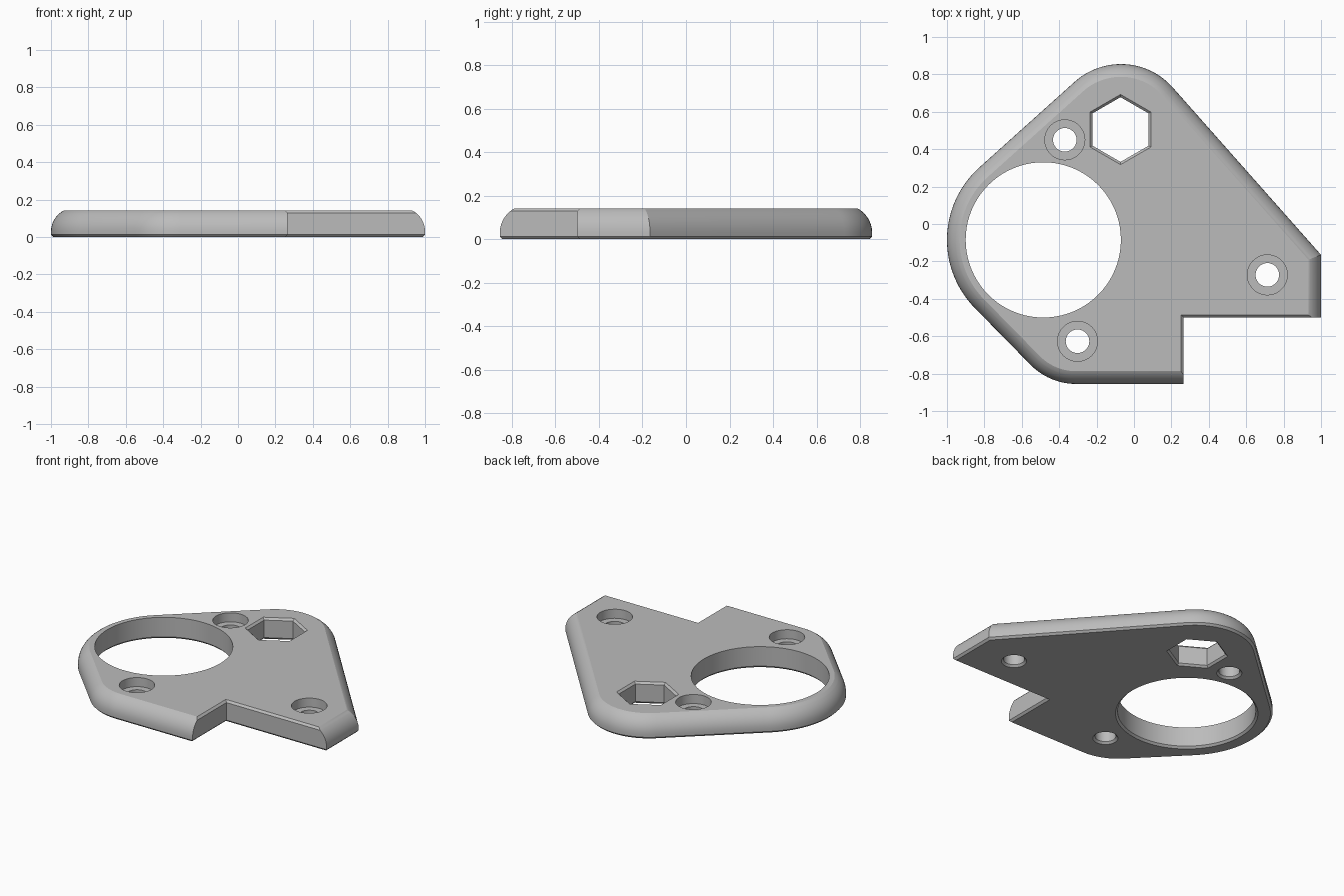
import bpy, bmesh, math
from mathutils import Vector

if "Cube" in bpy.data.objects:
    bpy.data.objects.remove(bpy.data.objects["Cube"], do_unlink=True)

HEIGHT = 0.142
CHAMFER = 0.013
ROUND_START = 0.03
ROUND_INSET = 0.068

grey = bpy.data.materials.new("plain grey")
grey.use_nodes = True
grey.diffuse_color = (0.5, 0.5, 0.5, 1)
grey.node_tree.nodes["Principled BSDF"].inputs["Base Color"].default_value = (0.5, 0.5, 0.5, 1)


def arc(cx, cy, r, start, end, steps):
    return [Vector((cx + r * math.cos(math.radians(start + (end - start) * i / steps)),
                    cy + r * math.sin(math.radians(start + (end - start) * i / steps))))
            for i in range(steps + 1)]


def loft(name, rings):
    """Closed solid through equal-length rings of points."""
    bm = bmesh.new()
    loops = [[bm.verts.new(p) for p in ring] for ring in rings]
    n = len(loops[0])
    for low, high in zip(loops, loops[1:]):
        for i in range(n):
            j = (i + 1) % n
            bm.faces.new((low[i], low[j], high[j], high[i]))
    bm.faces.new(loops[0][::-1])
    bm.faces.new(loops[-1])
    bmesh.ops.recalc_face_normals(bm, faces=bm.faces)
    mesh = bpy.data.meshes.new(name)
    bm.to_mesh(mesh)
    bm.free()
    mesh.materials.append(grey)
    obj = bpy.data.objects.new(name, mesh)
    bpy.context.collection.objects.link(obj)
    return obj


# Outline, counter-clockwise: notch, straight right end, then the rounded corners
outline = [Vector(p) for p in ((0.265, -0.855), (0.265, -0.5), (1, -0.5), (1, -0.165))]
outline += arc(-0.07, 0.485, 0.37, 41.1, 132.2, 24)
outline += arc(-0.48, -0.085, 0.52, 132.2, 225, 28)
outline += arc(-0.31, -0.515, 0.34, 225, 270, 12)
NOTCH_EDGES = (0, 1)


def inset(distance, notch_distance, z):
    """Move every edge inwards and meet its neighbours again."""
    n = len(outline)
    ring = []
    for i in range(n):
        prev, here, nxt = outline[i - 1], outline[i], outline[(i + 1) % n]
        d1, d2 = (here - prev).normalized(), (nxt - here).normalized()
        n1, n2 = Vector((-d1.y, d1.x)), Vector((-d2.y, d2.x))
        a = notch_distance if (i - 1) % n in NOTCH_EDGES else distance
        b = notch_distance if i in NOTCH_EDGES else distance
        cross = n1.x * n2.y - n1.y * n2.x
        if abs(cross) < 0.005:
            move = n1 * a
        else:
            move = Vector((a * n2.y - b * n1.y, b * n1.x - a * n2.x)) / cross
        ring.append((here.x + move.x, here.y + move.y, z))
    return ring


# Plate with chamfered base and rounded shoulder
rise = HEIGHT - ROUND_START
radius = (rise ** 2 + ROUND_INSET ** 2) / (2 * ROUND_INSET)
levels = sorted([ROUND_START + rise * math.sin(i / 9 * math.pi / 2) for i in range(10)]
                + [HEIGHT - CHAMFER])
rings = [inset(CHAMFER, CHAMFER, 0), inset(0, 0, CHAMFER)]
for z in levels:
    shoulder = radius - math.sqrt(radius ** 2 - (z - ROUND_START) ** 2)
    rings.append(inset(shoulder, max(0, z - HEIGHT + CHAMFER), z))
plate = loft("mounting_plate", rings)


def cut(name, x, y, sides, profile, turn=0):
    """Cut a hole whose profile is a list of (radius, height)."""
    step = 2 * math.pi / sides
    cutter = loft(name, [[(x + r * math.cos(turn + k * step), y + r * math.sin(turn + k * step), z)
                          for k in range(sides)] for r, z in profile])
    cutter.hide_render = True
    mod = plate.modifiers.new(name, 'BOOLEAN')
    mod.operation = 'DIFFERENCE'
    mod.solver = 'EXACT'
    mod.object = cutter
    bpy.context.view_layer.objects.active = plate
    bpy.ops.object.modifier_apply(modifier=name)
    bpy.data.objects.remove(cutter, do_unlink=True)


E = 0.02  # overshoot beyond the plate faces
C = CHAMFER

# Large round opening
cut("large_opening", -0.485, -0.085, 80,
    [(0.415 + C + E, -E), (0.415, C), (0.415, HEIGHT + E)])

# Hexagonal pocket, chamfered on both faces
cut("hex_opening", -0.072, 0.505, 6,
    [(0.173 + C + E, -E), (0.173, C), (0.173, HEIGHT - C), (0.19 + E, HEIGHT + E)], math.pi / 2)

# Counterbored screw holes
for i, (x, y) in enumerate([(-0.37, 0.45), (0.713, -0.272), (-0.302, -0.627)]):
    cut("screw_hole_%d" % i, x, y, 40,
        [(0.063 + C + E, -E), (0.063, C), (0.063, HEIGHT - 0.06),
         (0.107, HEIGHT - 0.06), (0.107, HEIGHT + E)])

bpy.ops.object.select_all(action='DESELECT')
plate.select_set(True)
bpy.context.view_layer.objects.active = plate
bpy.ops.object.shade_smooth_by_angle(angle=math.radians(20))
